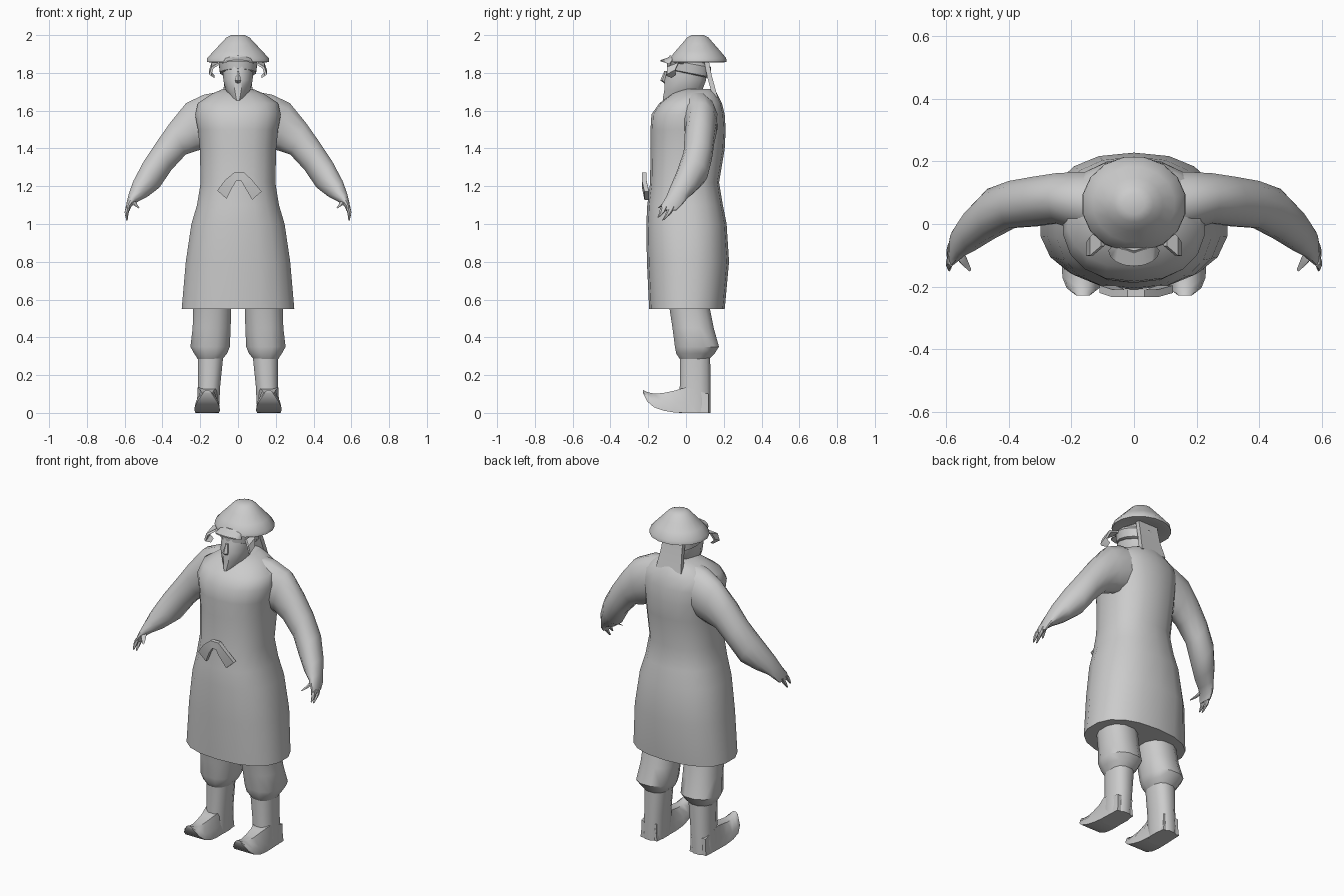
import bpy, bmesh, math
from mathutils import Vector

cloth = bpy.data.materials.new("plain grey")
cloth.diffuse_color = (0.6, 0.6, 0.6, 1)


def finish(name, bm, mirror=False, angle=40):
    bmesh.ops.recalc_face_normals(bm, faces=bm.faces)
    me = bpy.data.meshes.new(name)
    bm.to_mesh(me)
    bm.free()
    me.materials.append(cloth)
    ob = bpy.data.objects.new(name, me)
    bpy.context.collection.objects.link(ob)
    bpy.ops.object.select_all(action='DESELECT')
    bpy.context.view_layer.objects.active = ob
    ob.select_set(True)
    bpy.ops.object.shade_smooth_by_angle(angle=math.radians(angle))
    if mirror:
        ob.modifiers.new("mirror", 'MIRROR')
    return ob


def loft(name, rings, mirror=False, angle=40):
    """Skin a list of equal-length point rings and cap both ends."""
    bm = bmesh.new()
    rows = [[bm.verts.new(p) for p in r] for r in rings]
    n = len(rows[0])
    for a, b in zip(rows, rows[1:]):
        for i in range(n):
            j = (i + 1) % n
            bm.faces.new((a[i], a[j], b[j], b[i]))
    bm.faces.new(rows[0])
    bm.faces.new(rows[-1])
    return finish(name, bm, mirror, angle)


def ring(c, u, v, n=12, power=1.0):
    """Superellipse around c with half axes u and v."""
    c, u, v = Vector(c), Vector(u), Vector(v)
    pts = []
    for i in range(n):
        t = 2 * math.pi * (i + 0.5) / n
        k, s = math.cos(t), math.sin(t)
        pts.append(c + u * math.copysign(abs(k) ** power, k)
                   + v * math.copysign(abs(s) ** power, s))
    return pts


def level(z, x0, x1, y0, y1, n=12, power=1.0):
    """Horizontal ring filling the given x and y range."""
    return ring(((x0 + x1) / 2, (y0 + y1) / 2, z), ((x1 - x0) / 2, 0, 0),
                (0, (y1 - y0) / 2, 0), n, power)


def ribbon(name, path, half, thick, mirror=False):
    """Flat strip through path points, half-width vector per point."""
    rings = []
    for p, h in zip(path, half):
        p, h = Vector(p), Vector(h)
        t = Vector(thick)
        rings.append([p - h - t, p + h - t, p + h + t, p - h + t])
    return loft(name, rings, mirror, 30)


# long robe, flaring to the hem
robe = [(0.55, .302, -.195, .205), (0.8, .28, -.207, .228), (1.0, .25, -.21, .215),
        (1.1, .22, -.205, .195), (1.22, .20, -.19, .175), (1.4, .205, -.188, .205),
        (1.5, .215, -.188, .21), (1.58, .23, -.183, .205), (1.64, .215, -.14, .19),
        (1.69, .14, -.075, .165), (1.715, .08, -.02, .145)]
loft("robe", [level(z, -w, w, a, b, 18, .85) for z, w, a, b in robe])

# sleeves and palms: top point, bottom point (x, z), y range
arm = [((.06, 1.71), (.06, 1.42), -.06, .17), ((.18, 1.69), (.15, 1.40), -.03, .17),
       ((.275, 1.645), (.21, 1.385), 0, .165), ((.36, 1.54), (.275, 1.365), -.01, .153),
       ((.43, 1.44), (.35, 1.285), -.015, .14), ((.50, 1.335), (.415, 1.19), -.05, .115),
       ((.555, 1.23), (.475, 1.145), -.085, .055), ((.578, 1.165), (.525, 1.12), -.105, .01),
       ((.591, 1.11), (.562, 1.095), -.13, -.02), ((.595, 1.075), (.574, 1.07), -.135, -.05)]
loft("sleeves_and_hands", [
    ring(((t[0] + b[0]) / 2, (y0 + y1) / 2, (t[1] + b[1]) / 2),
         ((t[0] - b[0]) / 2, 0, (t[1] - b[1]) / 2), (0, (y1 - y0) / 2, 0), 12)
    for t, b, y0, y1 in arm], True)

# fingers and thumb
for name, a, b in (("thumbs", (.555, -.10, 1.12), (.525, -.145, 1.085)),
                   ("front_fingers", (.583, -.115, 1.09), (.59, -.145, 1.035)),
                   ("rear_fingers", (.583, -.075, 1.09), (.588, -.12, 1.02))):
    a, b = Vector(a), Vector(b)
    m = a.lerp(b, .5) + Vector((.004, .005, 0))
    loft(name, [ring(p, (r * .6, 0, 0), (0, r, .3 * r), 6)
                for p, r in ((a, .022), (m, .018), (b, .007))], True)

# baggy trousers gathered over the boots
legs = [(.60, .03, .24, -.10, .12), (.55, .033, .24, -.09, .13), (.45, .036, .243, -.075, .15),
        (.35, .04, .255, -.062, .178), (.315, .055, .235, -.055, .155), (.285, .08, .215, -.035, .125)]
loft("trousers", [level(z, a, b, c, d, 12, .85) for z, a, b, c, d in legs], True)

# boot shafts
shaft = [(.31, .075, .215, -.035, .13), (.15, .092, .213, -.035, .132), (.0, .10, .222, -.04, .132)]
loft("boot_shafts", [level(z, a, b, c, d, 12, .8) for z, a, b, c, d in shaft], True)

# upturned shoes: y, sole z, top z, half-width at sole, at top
foot = [(.12, 0, .10, .055, .05), (0, 0, .135, .06, .05), (-.06, .002, .118, .063, .035),
        (-.12, .012, .105, .067, .028), (-.17, .03, .102, .066, .022),
        (-.205, .06, .11, .052, .015), (-.228, .105, .121, .022, .007)]
loft("shoes", [[(.163 + s * x, y, z) for s, x, z in
                ((-1, w, a), (1, w, a), (1, w * .9, a + (b - a) * .45), (1, t, b),
                 (-1, t, b), (-1, w * .9, a + (b - a) * .45))]
               for y, a, b, w, t in foot], True, 45)

# head, pointed at the chin
head = [(1.635, .012, -.125, -.07), (1.67, .04, -.125, .06), (1.71, .067, -.118, .09),
        (1.76, .08, -.118, .11), (1.81, .084, -.105, .115), (1.87, .084, -.09, .12)]
loft("head", [level(z, -w, w, a, b, 12) for z, w, a, b in head])

# nose
loft("nose", [level(z, -w, w, y, -.09, 6) for z, w, y in
              ((1.745, .012, -.115), (1.76, .018, -.136), (1.81, .008, -.115))])

# conical hat with a hollow underside
hat = [(1.875, .09), (1.856, .155), (1.858, .168), (1.878, .166), (1.915, .132),
       (1.955, .093), (1.988, .062), (2.0, .035)]
loft("hat", [level(z, -r, r, .063 - r * .92, .063 + r * .92, 16) for z, r in hat])

# headband, dipping to the back
loft("headband", [ring((0, .015, z), (w, 0, 0), (0, d, -.022), 14)
                  for z, w, d in ((1.795, .088, .105), (1.80, .098, .115),
                                  (1.85, .104, .118), (1.87, .09, .10))])

# small curved peak over the brow
N = 8
peak = []
for i in range(N + 1):
    t = math.pi * i / N
    x, y = -.082 * math.cos(t), -.085 - .05 * math.sin(t)
    z = 1.852 + .016 * math.sin(t)
    peak.append([(x, y, z), (x * .85, -.07, z + .022), (x * .85, -.07, z + .012), (x, y, z - .007)])
loft("hat_peak", peak)

# curled side flaps
ribbon("side_flaps", [(.10, -.04, 1.85), (.135, -.07, 1.84), (.148, -.08, 1.80), (.13, -.065, 1.785)],
       [(0, .03, 0), (0, .03, .012), (0, .022, .012), (0, .012, .008)], (.005, 0, .004), True)

# cloth hanging behind the neck
ribbon("neck_cloth", [(0, .105, 1.88), (0, .125, 1.78), (0, .155, 1.67)],
       [(.065, 0, 0), (.068, 0, 0), (.082, 0, 0)], (0, .012, .004))

# sash knot with two drooping tails
ribbon("sash_knot", [(-.085, -.208, 1.155), (-.048, -.222, 1.215), (-.015, -.222, 1.25),
                     (.025, -.222, 1.25), (.055, -.222, 1.215), (.1, -.208, 1.15)],
       [(-.025, 0, .022), (-.02, 0, .018), (-.006, 0, .022), (.008, 0, .022), (.02, 0, .018), (.025, 0, .022)],
       (0, .012, 0))
